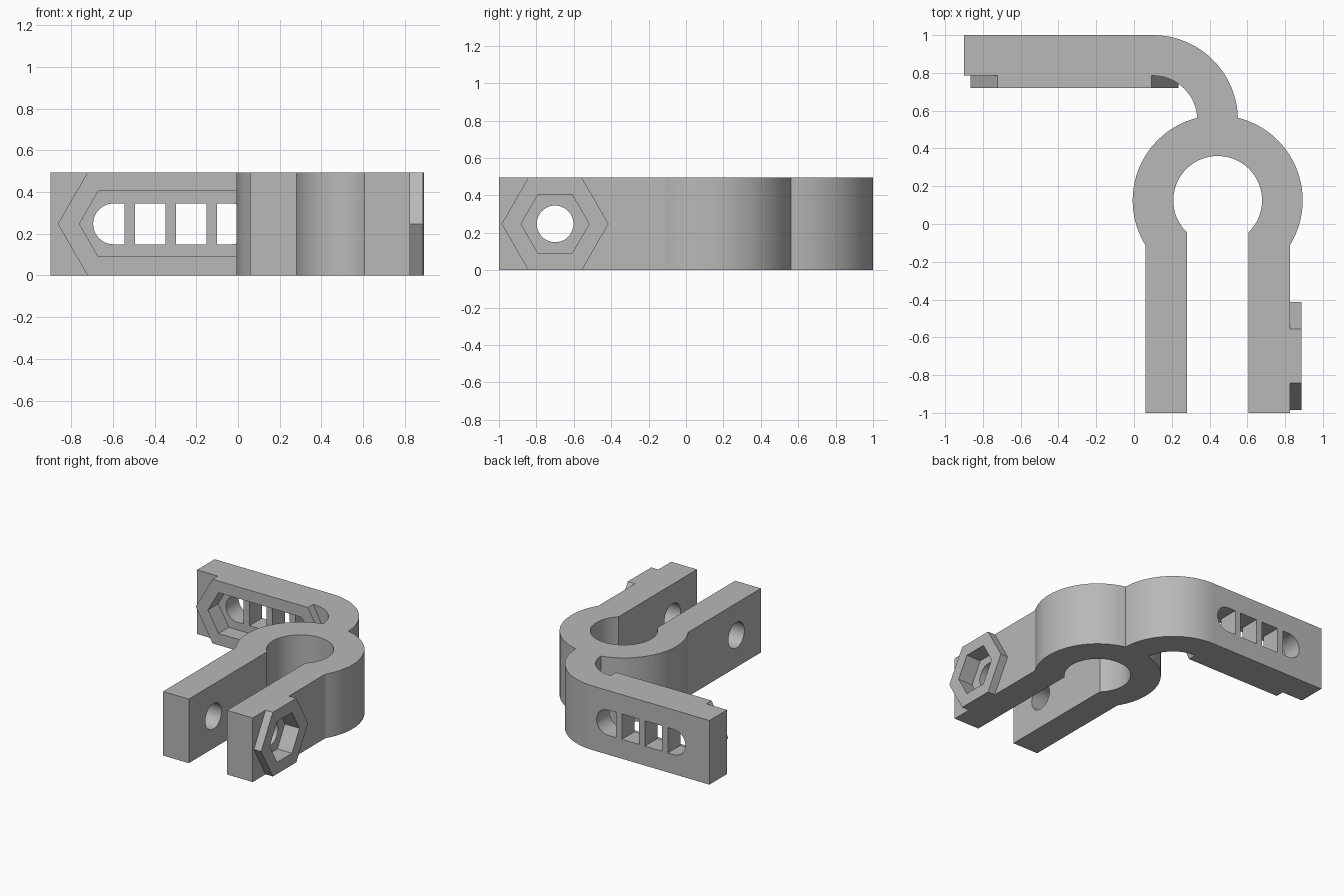
import bpy, bmesh
from math import cos, sin, radians, sqrt, asin, acos, degrees

if "Cube" in bpy.data.objects:
    bpy.data.objects.remove(bpy.data.objects["Cube"], do_unlink=True)

H = 0.495            # thickness of the whole part
MID = H / 2
WALL = 0.22
RING_X, RING_Y = 0.443, 0.125
R_OUT, R_IN = 0.45, 0.235

grey = bpy.data.materials.new("plain grey")
grey.use_nodes = True
grey.diffuse_color = (0.48, 0.48, 0.48, 1)
grey.node_tree.nodes["Principled BSDF"].inputs["Base Color"].default_value = grey.diffuse_color


def arc(cx, cy, r, a0, a1, n):
    """Points along an arc, angles in degrees."""
    angles = [radians(a0 + (a1 - a0) * i / n) for i in range(n + 1)]
    return [(cx + r * cos(a), cy + r * sin(a)) for a in angles]


def prism(name, pts, axis, lo, hi):
    """Extrude a 2D outline along an axis between lo and hi."""
    place = {"X": lambda u, v, w: (w, u, v),
             "Y": lambda u, v, w: (u, w, v),
             "Z": lambda u, v, w: (u, v, w)}[axis]
    bm = bmesh.new()
    low = [bm.verts.new(place(u, v, lo)) for u, v in pts]
    high = [bm.verts.new(place(u, v, hi)) for u, v in pts]
    bm.faces.new(low)
    bm.faces.new(high)
    for i in range(len(pts)):
        j = (i + 1) % len(pts)
        bm.faces.new((low[i], low[j], high[j], high[i]))
    bmesh.ops.recalc_face_normals(bm, faces=bm.faces)
    mesh = bpy.data.meshes.new(name)
    bm.to_mesh(mesh)
    bm.free()
    mesh.materials.append(grey)
    obj = bpy.data.objects.new(name, mesh)
    bpy.context.collection.objects.link(obj)
    return obj


def combine(body, tool, operation):
    """Apply a boolean and discard the tool."""
    mod = body.modifiers.new(operation.lower(), "BOOLEAN")
    mod.operation, mod.object, mod.solver = operation, tool, "EXACT"
    bpy.context.view_layer.objects.active = body
    bpy.ops.object.modifier_apply(modifier=mod.name)
    bpy.data.objects.remove(tool, do_unlink=True)


def long_hexagon(a, b, r):
    """Hexagon of radius r stretched between centres a and b."""
    h = r * sqrt(3) / 2
    return [(a - r, MID), (a - r / 2, MID - h), (b + r / 2, MID - h),
            (b + r, MID), (b + r / 2, MID + h), (a - r / 2, MID + h)]


# Clamp: split ring running into two parallel jaws
gap = 0.163
jaw = gap + WALL
out_a = degrees(acos(jaw / R_OUT))
in_a = degrees(acos(gap / R_IN))
outline = ([(RING_X + jaw, -1)]
           + arc(RING_X, RING_Y, R_OUT, -out_a, 180 + out_a, 72)
           + [(RING_X - jaw, -1), (RING_X - gap, -1)]
           + arc(RING_X, RING_Y, R_IN, 180 + in_a, -in_a, 64)
           + [(RING_X + gap, -1)])
bracket = prism("clamp_bracket", outline, "Z", 0, H)

# Side arm with quarter bend
bend_x, bend_y = 0.1, 0.55
outline = ([(-0.9, 1)] + arc(bend_x, bend_y, R_OUT, 90, 0, 28)
           + [(bend_x + R_OUT, 0.5), (bend_x + R_IN, 0.5)]
           + arc(bend_x, bend_y, R_IN, 0, 90, 28) + [(-0.9, 0.785)])
combine(bracket, prism("arm", outline, "Z", 0, H), "UNION")

# Raised nut holders on the arm and the jaw
BOSS_R = H / sqrt(3)
NUT_R = 0.182
ARM_A, ARM_B = -0.579, -0.05
BOLT_Y = -0.7
jaw_face = RING_X + jaw
combine(bracket, prism("arm_boss", long_hexagon(ARM_A, ARM_B, BOSS_R), "Y", 0.72, 0.82), "UNION")
combine(bracket, prism("jaw_boss", long_hexagon(BOLT_Y, BOLT_Y, BOSS_R), "X",
                       jaw_face - 0.04, 0.888), "UNION")

# Nut pockets
combine(bracket, prism("arm_pocket", long_hexagon(ARM_A, ARM_B, NUT_R), "Y", 0.6, 0.845), "DIFFERENCE")
combine(bracket, prism("jaw_pocket", long_hexagon(BOLT_Y, BOLT_Y, NUT_R), "X", 0.763, 1), "DIFFERENCE")

# Bolt hole through both jaws
HOLE = 0.098
combine(bracket, prism("bolt_hole", arc(BOLT_Y, MID, HOLE, 0, 352.5, 47), "X", -0.2, 1.2), "DIFFERENCE")

# Slot in the arm, divided by three thin bars
low, high = MID - HOLE, MID + HOLE
windows = [arc(-0.597, MID, HOLE, 90, 270, 24) + [(-0.545, low), (-0.545, high)],
           arc(-0.035, MID, HOLE, -90, 90, 24) + [(-0.101, high), (-0.101, low)]]
for left in (-0.494, -0.298):
    right = left + 0.146
    windows.append([(left, low), (right, low), (right, high), (left, high)])
for pts in windows:
    combine(bracket, prism("slot_window", pts, "Y", 0.7, 1.1), "DIFFERENCE")

# Smooth curved walls, crisp edges
bpy.ops.object.select_all(action="DESELECT")
bracket.select_set(True)
bpy.context.view_layer.objects.active = bracket
bpy.ops.object.shade_smooth_by_angle(angle=radians(25))
